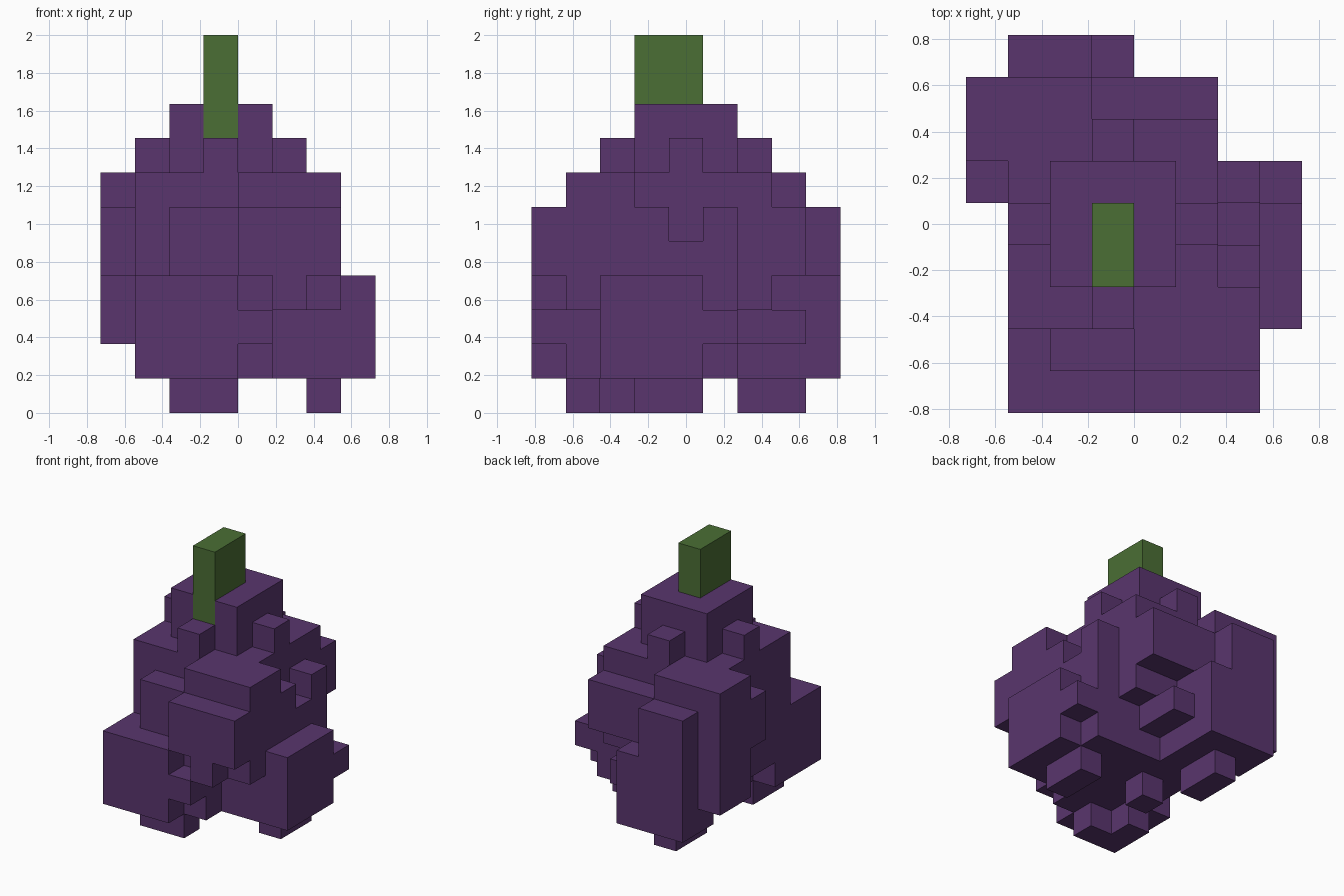
import bpy
import bmesh
from itertools import product
from math import radians
from mathutils import Vector

UNIT = 2 / 11
CENTRE = Vector((4, 4.5, 0))

default_cube = bpy.data.objects.get("Cube")
if default_cube:
    bpy.data.objects.remove(default_cube, do_unlink=True)


def make_material(name, colour):
    material = bpy.data.materials.new(name)
    material.use_nodes = True
    material.diffuse_color = colour
    material.node_tree.nodes["Principled BSDF"].inputs["Base Color"].default_value = colour
    return material


purple = make_material("dark purple", (0.1, 0.036, 0.155, 1))
green = make_material("stem green", (0.07, 0.158, 0.035, 1))

owner = {}   # grid cell -> name of the part that fills it
parts = {}   # part name -> material


def fill(name, material, *boxes):
    """Claim the free cells of boxes given as (x, x, y, y, z, z) cell edges."""
    parts[name] = material
    for x0, x1, y0, y1, z0, z1 in boxes:
        for cell in product(range(x0, x1), range(y0, y1), range(z0, z1)):
            owner.setdefault(cell, name)


def build(name, material):
    """Skin the outside of a part's cells and merge the flat faces."""
    bm = bmesh.new()
    for cell in [c for c, part in owner.items() if part == name]:
        for axis, side in product(range(3), (0, 1)):
            neighbour = list(cell)
            neighbour[axis] += 2 * side - 1
            if tuple(neighbour) in owner:
                continue
            corners = []
            for u, v in ((0, 0), (1, 0), (1, 1), (0, 1)):
                corner = Vector(cell)
                corner[axis] += side
                corner[(axis + 1) % 3] += u
                corner[(axis + 2) % 3] += v
                corners.append(bm.verts.new((corner - CENTRE) * UNIT))
            bm.faces.new(corners if side else corners[::-1])
    bmesh.ops.remove_doubles(bm, verts=bm.verts[:], dist=UNIT / 100)
    bmesh.ops.dissolve_limit(bm, angle_limit=radians(1),
                             verts=bm.verts[:], edges=bm.edges[:])
    mesh = bpy.data.meshes.new(name)
    bm.to_mesh(mesh)
    bm.free()
    mesh.materials.append(material)
    bpy.context.collection.objects.link(bpy.data.objects.new(name, mesh))


# Stem, sunk into the front of the crown
fill("stem", green, (3, 4, 3, 5, 9, 11), (3, 4, 3, 4, 8, 9))

# Crown with a cross of small bumps around it
fill("crown", purple, (2, 5, 3, 6, 7, 9))
fill("crown_bumps", purple, (1, 6, 4, 5, 7, 8), (3, 4, 2, 7, 7, 8))

# Central body
fill("body_core", purple,
     (2, 7, 2, 6, 1, 5), (1, 2, 2, 6, 2, 7), (1, 6, 2, 7, 5, 7))
fill("side_bumps", purple, (6, 7, 3, 4, 5, 6), (6, 7, 5, 6, 5, 6))

# Lobes on the front
fill("front_lower_lobe", purple,
     (1, 4, 0, 3, 1, 4), (4, 5, 0, 1, 2, 3), (4, 5, 1, 2, 1, 4))
fill("front_upper_lobe", purple,
     (4, 7, 0, 1, 4, 6), (4, 7, 1, 3, 4, 7), (5, 7, 1, 2, 3, 4), (5, 6, 0, 1, 3, 4))
fill("front_step", purple, (2, 4, 1, 2, 4, 6))

# Lobe on the left side
fill("left_lobe", purple, (7, 8, 2, 5, 1, 4), (7, 8, 5, 6, 2, 3))

# Lobes on the back
fill("back_right_lobe", purple, (0, 3, 6, 8, 2, 7), (0, 1, 5, 6, 4, 6))
fill("back_lower_lobe", purple,
     (1, 4, 7, 9, 1, 4), (1, 3, 8, 9, 4, 6), (2, 4, 6, 7, 1, 4))
fill("back_left_lobe", purple,
     (3, 6, 6, 8, 4, 6), (3, 6, 6, 7, 3, 4), (3, 5, 6, 8, 2, 3))

# Bumps the body stands on
fill("front_foot", purple, (2, 4, 1, 2, 0, 1), (2, 3, 2, 3, 0, 1))
fill("left_foot", purple, (6, 7, 3, 5, 0, 1))
fill("middle_foot", purple, (3, 4, 4, 5, 0, 1))
fill("back_foot", purple, (2, 3, 6, 8, 0, 1))

for part_name, part_material in parts.items():
    build(part_name, part_material)
